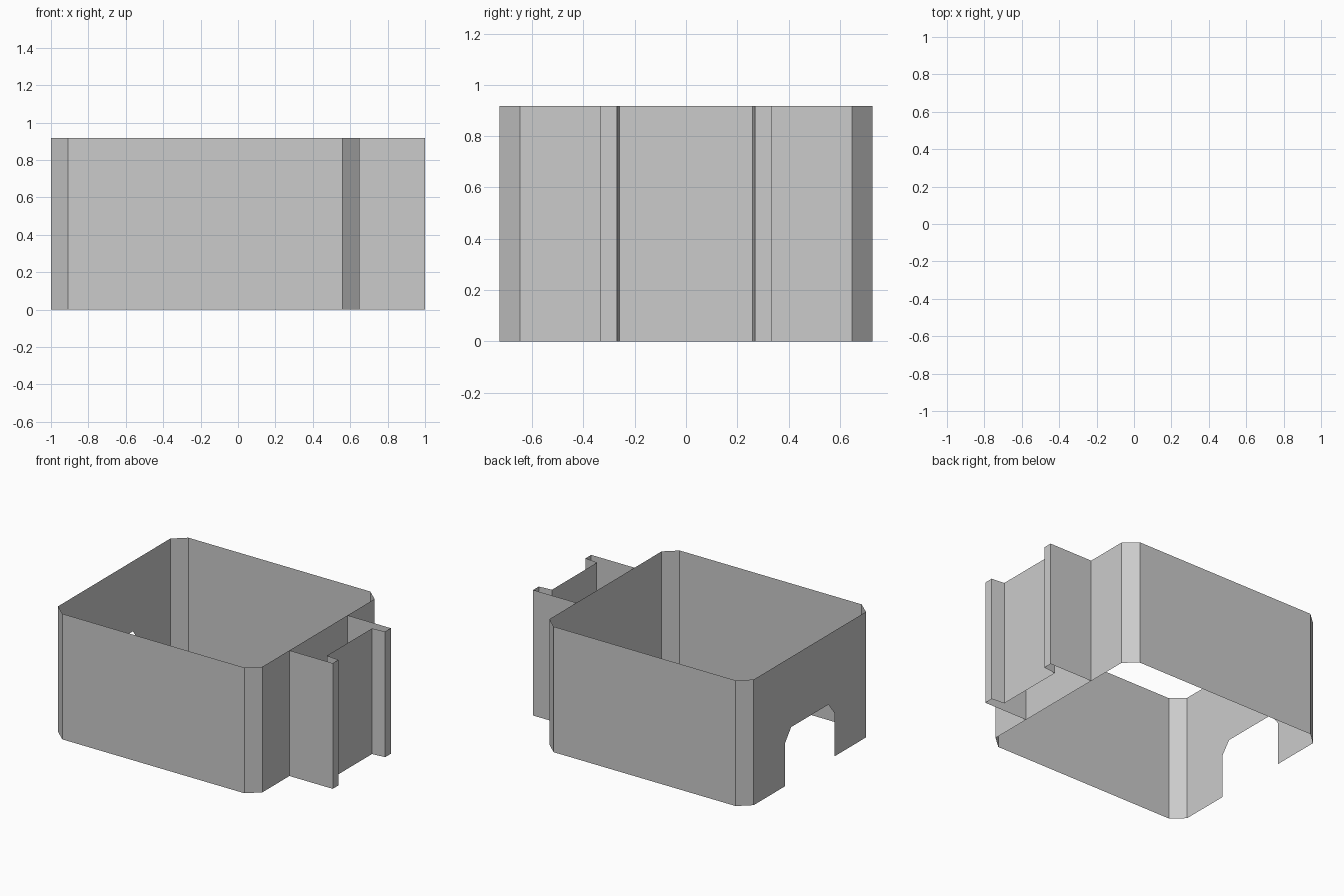
import bpy

if "Cube" in bpy.data.objects:
    bpy.data.objects.remove(bpy.data.objects["Cube"])

H = 0.917                      # wall height
XL, XR, Y = -1.0, 0.65, 0.727  # main room extents
CX, CY = 0.09, 0.08            # corner chamfer


def make(name, verts, faces):
    me = bpy.data.meshes.new(name)
    me.from_pydata(verts, [], faces)
    me.update()
    ob = bpy.data.objects.new(name, me)
    bpy.context.collection.objects.link(ob)
    return ob


def wall_strip(name, path):
    """Raise an open plan path into thin single-sheet walls."""
    n = len(path)
    verts = [(x, y, z) for z in (0, H) for x, y in path]
    return make(name, verts, [(i, i + 1, n + i + 1, n + i) for i in range(n - 1)])


# Main walls with chamfered corners, running counter-clockwise from the left side
half = [(XL, Y - CY), (XL + CX, Y), (XR - CX, Y), (XR, Y - CY)]
wall_strip("main_walls", [(x, -y) for x, y in half] + half[::-1])

# Left wall with a chamfer-topped doorway
right_half = [(0.285, 0), (0.285, 0.315), (0.215, 0.405)]
door = right_half + [(-y, z) for y, z in right_half[::-1]]
outline = [(Y - CY, H), (Y - CY, 0)] + door + [(-Y + CY, 0), (-Y + CY, H)]
make("doorway_wall", [(XL, y, z) for y, z in outline],
     [tuple(range(len(outline)))[::-1]])

# Bay on the right side with a recessed front between two posts
bay = [(XR, -0.335), (1.0, -0.335), (1.0, -0.27), (0.90, -0.26)]
wall_strip("recessed_bay", bay + [(x, -y) for x, y in bay[::-1]])

# Make all walls face outward
for ob in bpy.data.objects:
    if ob.name == "doorway_wall" and ob.data.polygons[0].normal.x > 0:
        ob.data.flip_normals()
